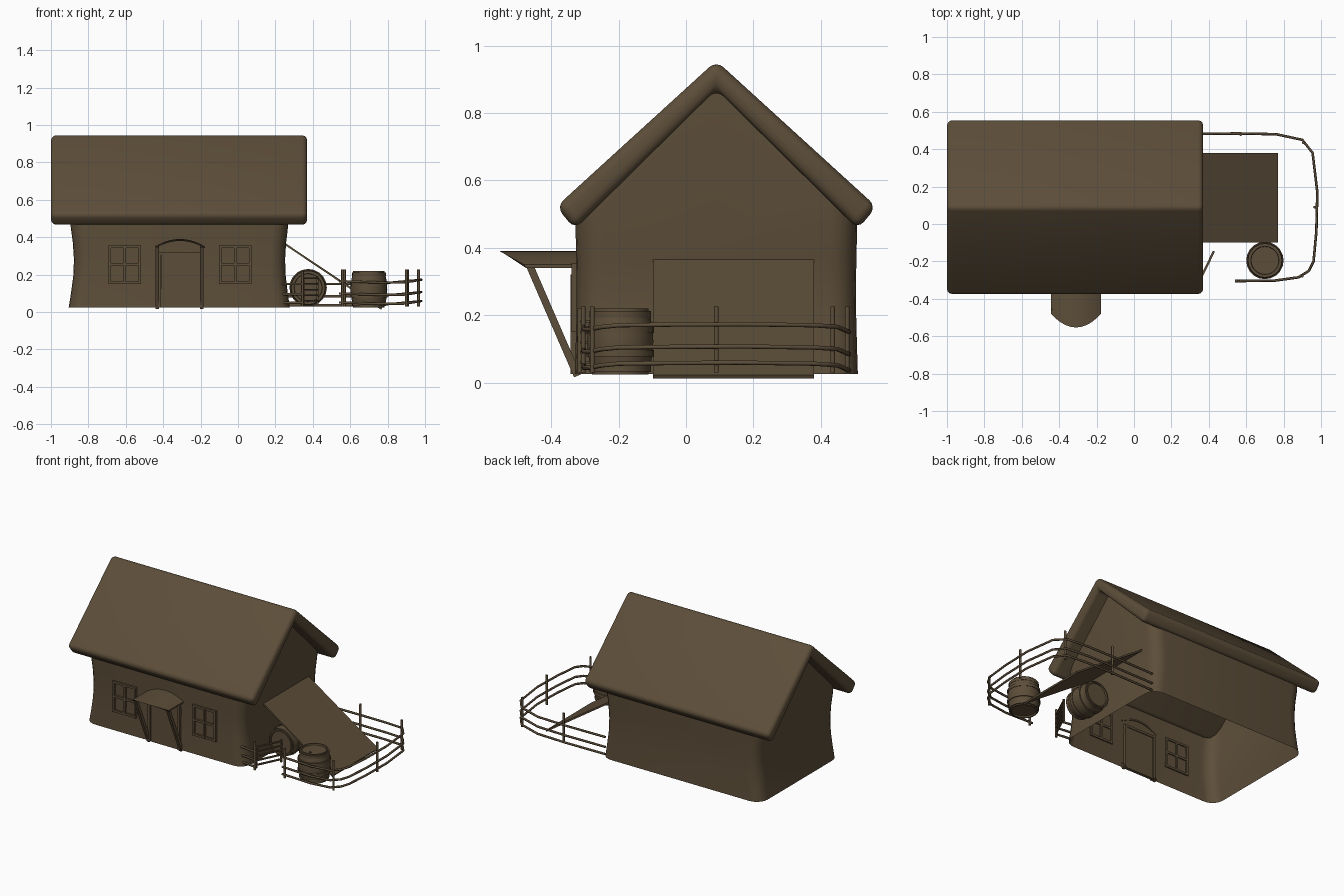
import bpy, bmesh, math
from mathutils import Vector

cube = bpy.data.objects.get("Cube")
if cube:
    bpy.data.objects.remove(cube, do_unlink=True)

wood = bpy.data.materials.new("weathered_brown")
wood.use_nodes = True
BROWN = (0.108, 0.075, 0.041, 1)
wood.diffuse_color = BROWN
shader = next(n for n in wood.node_tree.nodes if n.type == 'BSDF_PRINCIPLED')
shader.inputs["Base Color"].default_value = BROWN
shader.inputs["Roughness"].default_value = 0.9


def finish(name, bm, smooth=False):
    """Turn a bmesh into a named object."""
    bmesh.ops.recalc_face_normals(bm, faces=bm.faces)
    mesh = bpy.data.meshes.new(name)
    bm.to_mesh(mesh)
    bm.free()
    mesh.materials.append(wood)
    obj = bpy.data.objects.new(name, mesh)
    bpy.context.collection.objects.link(obj)
    if smooth:
        bpy.ops.object.select_all(action='DESELECT')
        obj.select_set(True)
        bpy.context.view_layer.objects.active = obj
        bpy.ops.object.shade_smooth_by_angle(angle=math.radians(40))
    return obj


def box(name, low, high):
    bm = bmesh.new()
    bmesh.ops.create_cube(bm, size=1)
    for v in bm.verts:
        v.co = [l + (h - l) * (c + 0.5) for l, h, c in zip(low, high, v.co)]
    return finish(name, bm)


def beam(name, start, end, width, depth):
    """Square timber between two points."""
    start, end = Vector(start), Vector(end)
    axis = end - start
    bm = bmesh.new()
    bmesh.ops.create_cube(bm, size=1)
    turn = axis.to_track_quat('Z', 'Y')
    for v in bm.verts:
        size = Vector((v.co.x * width, v.co.y * depth, v.co.z * axis.length))
        v.co = (start + end) / 2 + turn @ size
    return finish(name, bm)


def rail(name, points, radius=0.007):
    """Round pole along a path."""
    curve = bpy.data.curves.new(name, 'CURVE')
    curve.dimensions = '3D'
    curve.bevel_depth = radius
    curve.bevel_resolution = 1
    curve.use_fill_caps = True
    spline = curve.splines.new('POLY')
    spline.points.add(len(points) - 1)
    for p, co in zip(spline.points, points):
        p.co = (*co, 1)
    curve.materials.append(wood)
    obj = bpy.data.objects.new(name, curve)
    bpy.context.collection.objects.link(obj)


# Walls: open shell with rounded corners, pinched waist and gable ends
RIDGE, HALF = 0.09, 0.42


def footprint(x0, x1, half, r=0.08):
    pts = []
    corners = [(x1 - r, half - r), (x0 + r, half - r), (x0 + r, r - half), (x1 - r, r - half)]
    for i, (cx, cy) in enumerate(corners):
        for k in range(6):
            a = math.radians(90 * i + 18 * k)
            pts.append((cx + r * math.cos(a), RIDGE + cy + r * math.sin(a)))
        if i in (1, 3):
            pts.append((x0 if i == 1 else x1, RIDGE))
    return pts


bm = bmesh.new()
rows = []
for z, pinch in [(0.025, 0), (0.1, 0.012), (0.19, 0.024), (0.28, 0.028), (0.37, 0.022), (0.46, 0.01), (None, 0.008)]:
    ring = []
    for x, y in footprint(-0.905 + pinch, 0.277 - pinch * 0.9, HALF - pinch * 0.2):
        top = 0.49 + max(0, HALF - abs(y - RIDGE)) * 0.95
        ring.append(bm.verts.new((x, y, top if z is None else z)))
    rows.append(ring)
for a, b in zip(rows, rows[1:]):
    for i in range(len(a)):
        j = (i + 1) % len(a)
        bm.faces.new((a[i], a[j], b[j], b[i]))
finish("walls", bm, True)

# Roof: thick folded slab with rounded edges
profile = [(0, 0.955), (0.475, 0.522), (0.42, 0.455), (0, 0.87), (-0.42, 0.455), (-0.475, 0.522)]
bm = bmesh.new()
ends = [[bm.verts.new((x, RIDGE + y, z)) for y, z in profile] for x in (-1, 0.37)]
for i in range(6):
    j = (i + 1) % 6
    bm.faces.new((ends[0][i], ends[0][j], ends[1][j], ends[1][i]))
for end in ends:
    for half in ((0, 1, 2, 3), (0, 3, 4, 5)):
        bm.faces.new([end[i] for i in half])
bmesh.ops.recalc_face_normals(bm, faces=bm.faces)
bmesh.ops.bevel(bm, geom=[e for e in bm.edges if e.calc_face_angle(0) > 0.3],
                offset=0.028, segments=4, profile=0.5, affect='EDGES')
finish("roof", bm, True)

# Door and its frame
box("door", (-0.41, -0.335, 0.025), (-0.2, -0.315, 0.31))
for x in (-0.42, -0.2):
    box("door_jamb", (x - 0.008, -0.342, 0.025), (x + 0.008, -0.31, 0.31))
box("door_lintel", (-0.428, -0.342, 0.305), (-0.192, -0.31, 0.32))

# Arched door canopy on two slanting struts
bm = bmesh.new()
arch = []
for i in range(13):
    t = i / 6 - 1
    bow = 1 - t * t
    x = -0.31 + 0.134 * t
    arch.append([bm.verts.new((x, y, z + 0.04 * bow)) for y, z in
                 ((-0.32, 0.35), (-0.48 - 0.073 * bow, 0.35), (-0.475 - 0.06 * bow, 0.34), (-0.32, 0.34))])
for a, b in zip(arch, arch[1:]):
    for i in range(4):
        j = (i + 1) % 4
        bm.faces.new((a[i], a[j], b[j], b[i]))
bm.faces.new(arch[0])
bm.faces.new(arch[-1])
finish("door_canopy", bm, True)
for x in (-0.432, -0.193):
    beam("canopy_strut", (x, -0.465, 0.35), (x, -0.322, 0.02), 0.018, 0.022)

# Windows with frames and glazing bars
for cx in (-0.605, -0.015):
    for dx in (-0.08, 0, 0.08):
        box("window_upright", (cx + dx - 0.007, -0.34, 0.15), (cx + dx + 0.007, -0.318, 0.355))
    for z in (0.157, 0.255, 0.348):
        box("window_bar", (cx - 0.085, -0.338, z - 0.007), (cx + 0.085, -0.318, z + 0.007))

# Sloping lean-to board
bm = bmesh.new()
section = [(0.255, 0.355), (0.255, 0.367), (0.77, 0.022), (0.765, 0.012)]
sides = [[bm.verts.new((x, y, z)) for x, z in section] for y in (-0.098, 0.38)]
for i in range(4):
    j = (i + 1) % 4
    bm.faces.new((sides[0][i], sides[0][j], sides[1][j], sides[1][i]))
for side in sides:
    bm.faces.new(side)
finish("lean_to_board", bm)


# Barrels: lathed staves with recessed heads and raised hoops
def barrel(name, centre, lying):
    outline = [(0, -0.088), (0.074, -0.088), (0.076, -0.098), (0.084, -0.098)]
    for k in range(-4, 5):
        z = k * 0.0225
        outline.append((0.098 - 0.014 * (k / 4) ** 2, z))
    outline += [(r, -z) for r, z in outline[3::-1]]
    parts = [(name, outline, 0.0)]
    for z, r in ((-0.08, 0.088), (-0.035, 0.097), (0.035, 0.097), (0.08, 0.088)):
        hoop = [(r - 0.006, z - 0.01), (r + 0.003, z - 0.01), (r + 0.003, z + 0.01), (r - 0.006, z + 0.01)]
        parts.append((name + "_hoop", hoop, 0))
    parts.append((name + "_bung", [(0, 0.086), (0.008, 0.086), (0.008, 0.094), (0, 0.094)], -0.042))
    for part, pts, shift in parts:
        bm = bmesh.new()
        verts = [bm.verts.new((r, 0, z)) for r, z in pts]
        for a, b in zip(verts, verts[1:]):
            bm.edges.new((a, b))
        bmesh.ops.spin(bm, geom=bm.verts[:] + bm.edges[:], cent=(0, 0, 0), axis=(0, 0, 1),
                       angle=math.tau, steps=20)
        bmesh.ops.remove_doubles(bm, verts=bm.verts, dist=0.0002)
        for v in bm.verts:
            x, y, z = v.co
            y += shift
            v.co = Vector(centre) + (Vector((x, -z, y)) if lying else Vector((x, y, z)))
        finish(part, bm, True)


barrel("standing_barrel", (0.7, -0.195, 0.122), False)
barrel("lying_barrel", (0.375, 0.01, 0.13), True)

# Yard fence: three bent rails on thin posts
path = [(0.26, 0.48, -0.02), (0.55, 0.484, -0.02), (0.76, 0.48, -0.018), (0.9, 0.45, -0.005),
        (0.955, 0.38, 0), (0.98, 0.17, 0.003), (0.975, -0.04, 0.002), (0.96, -0.2, 0),
        (0.935, -0.25, -0.005), (0.88, -0.285, -0.012), (0.75, -0.303, -0.012), (0.54, -0.305, -0.005)]
for z in (0.056, 0.104, 0.17):
    rail("fence_rail", [(x, y, z + dz) for x, y, dz in path])
for x, y in ((0.56, -0.305), (0.9, -0.278), (0.966, 0.09), (0.905, 0.435), (0.57, 0.478)):
    rail("fence_post", [(x, y, 0.03), (x, y, 0.226)], 0.008)

# Short fence by the house and the gate standing open
hinge, tip = (0.345, -0.315), (0.425, -0.15)
for z in (0.05, 0.095, 0.15):
    rail("short_fence_rail", [(0.235, -0.3, z), (0.35, -0.315, z)])
rail("gate_post", [(*hinge, 0.03), (*hinge, 0.22)], 0.008)
for x, y in ((0.35, -0.305), tip):
    beam("gate_upright", (x, y, 0.04), (x, y, 0.19), 0.01, 0.01)
for z in (0.06, 0.09, 0.12, 0.15, 0.18):
    beam("gate_slat", (*hinge, z), (*tip, z), 0.012, 0.008)
